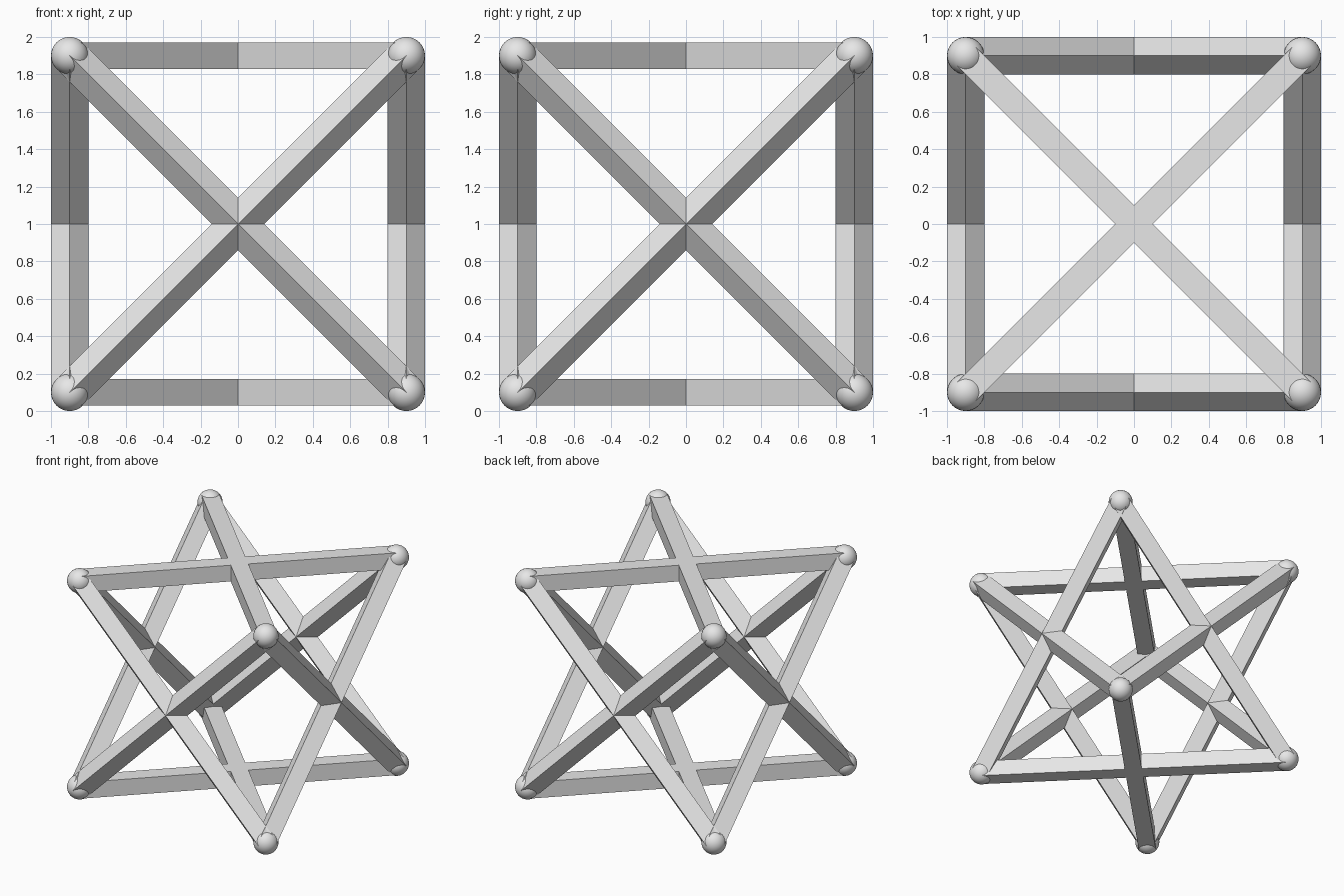
import bpy
import math
from itertools import product
from mathutils import Matrix, Vector

if "Cube" in bpy.data.objects:
    bpy.data.objects.remove(bpy.data.objects["Cube"], do_unlink=True)

HALF = 0.9                    # centre to joint along each axis
RADIUS = 0.1                  # joint ball radius
THICK = RADIUS * math.sqrt(2)  # square bar side
CENTRE = Vector((0, 0, 1))

grey = bpy.data.materials.new("light grey")
grey.use_nodes = True
colour = (0.8, 0.8, 0.8, 1)
grey.diffuse_color = colour
grey.node_tree.nodes["Principled BSDF"].inputs["Base Color"].default_value = colour


def finish(name):
    obj = bpy.context.object
    obj.name = name
    obj.data.materials.append(grey)
    return obj


def bar(name, normal, along, turn):
    """Square bar through a face centre, turned about its own length."""
    across = normal.cross(along)
    frame = Matrix((normal, across, along)).transposed().to_4x4()
    size = Matrix.Diagonal((THICK, THICK, 2 * HALF * math.sqrt(2), 1))
    bpy.ops.mesh.primitive_cube_add(size=1)
    obj = finish(name)
    place = Matrix.Translation(CENTRE + normal * HALF)
    obj.data.transform(place @ frame @ Matrix.Rotation(turn, 4, "Z") @ size)


# Crossed diagonal bars on all six sides: flat above and below, ridged around
sides = {"left": (1, 0, 0), "right": (-1, 0, 0), "back": (0, 1, 0),
         "front": (0, -1, 0), "top": (0, 0, 1), "bottom": (0, 0, -1)}
for side, direction in sides.items():
    normal = Vector(direction)
    u = Vector((normal.y, normal.z, normal.x))
    v = normal.cross(u)
    turn = 0 if normal.z else math.pi / 4
    bar(side + "_rising_bar", normal, (u + v).normalized(), turn)
    bar(side + "_falling_bar", normal, (u - v).normalized(), turn)

# Round joints at the eight corners
for x, y, z in product((-1, 1), repeat=3):
    name = "_".join(("top" if z > 0 else "bottom", "back" if y > 0 else "front",
                     "left" if x > 0 else "right", "joint"))
    bpy.ops.mesh.primitive_uv_sphere_add(
        segments=32, ring_count=16, radius=RADIUS,
        location=CENTRE + HALF * Vector((x, y, z)))
    finish(name)
    bpy.ops.object.shade_smooth()
